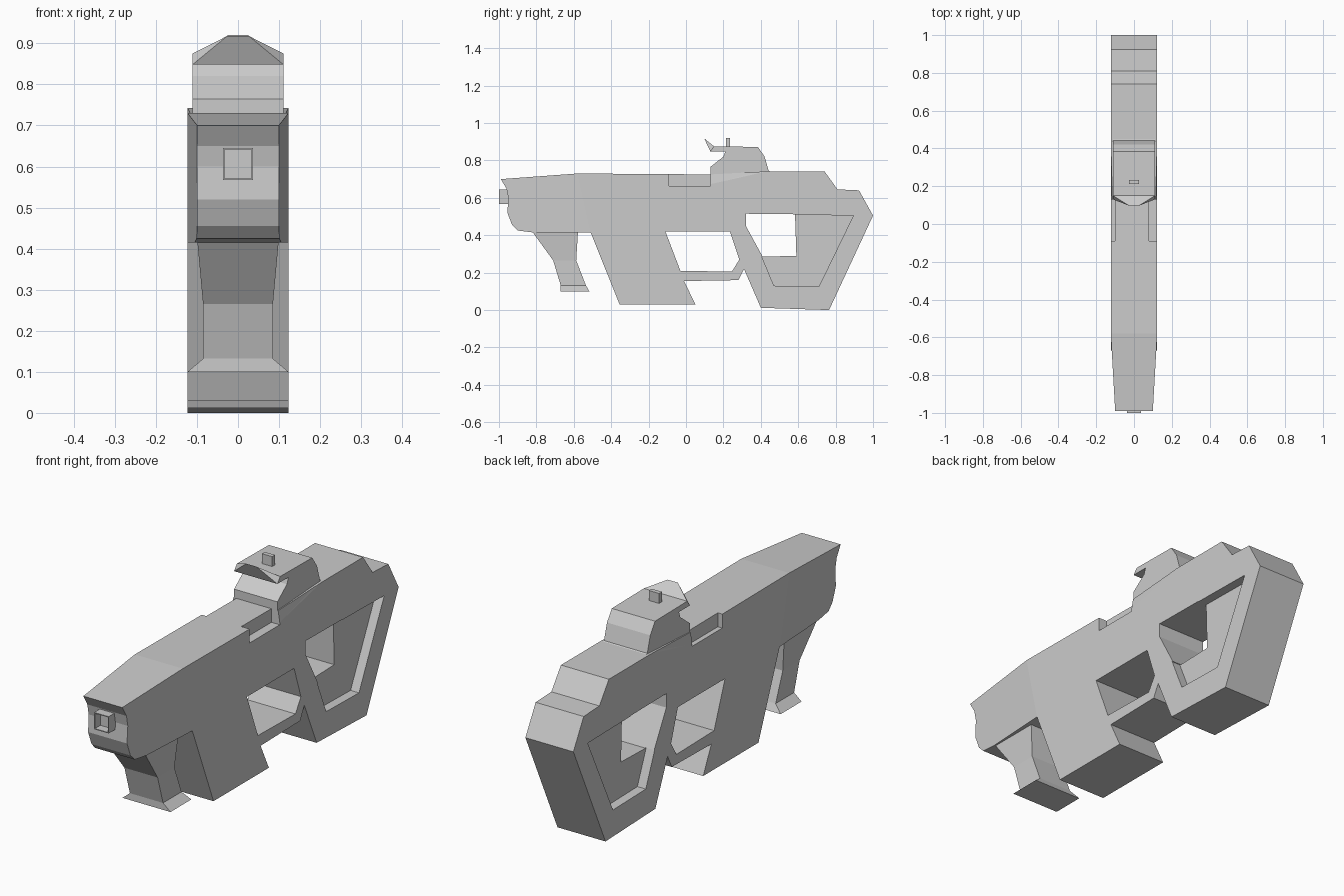
import bpy, bmesh
from mathutils import Vector

if "Cube" in bpy.data.objects:
    bpy.data.objects.remove(bpy.data.objects["Cube"])

HALF = 0.123


def finish(name, bm):
    bmesh.ops.recalc_face_normals(bm, faces=bm.faces)
    me = bpy.data.meshes.new(name)
    bm.to_mesh(me)
    bm.free()
    ob = bpy.data.objects.new(name, me)
    bpy.context.collection.objects.link(ob)
    return ob


def prism_bm(pts, x0, x1):
    """Extrude a (y, z) profile from x0 to x1."""
    bm = bmesh.new()
    face = bm.faces.new([bm.verts.new((x0, y, z)) for y, z in pts])
    ext = bmesh.ops.extrude_face_region(bm, geom=[face])
    verts = [v for v in ext["geom"] if isinstance(v, bmesh.types.BMVert)]
    bmesh.ops.translate(bm, verts=verts, vec=(x1 - x0, 0, 0))
    if not face.is_valid or len(bm.faces) == len(pts) + 1:
        bm.faces.new([v for v in bm.verts if v not in verts])
    return bm


def prism(name, pts, x0, x1):
    return finish(name, prism_bm(pts, x0, x1))


def box(name, x0, x1, y0, y1, z0, z1):
    return prism(name, [(y0, z0), (y1, z0), (y1, z1), (y0, z1)], x0, x1)


def hull(name, pts):
    bm = bmesh.new()
    for p in pts:
        bm.verts.new(p)
    bmesh.ops.convex_hull(bm, input=bm.verts)
    return finish(name, bm)


def cut(ob, cutters):
    for c in cutters:
        m = ob.modifiers.new("cut", "BOOLEAN")
        m.operation, m.solver, m.object = "DIFFERENCE", "EXACT", c
    dg = bpy.context.evaluated_depsgraph_get()
    me = bpy.data.meshes.new_from_object(ob.evaluated_get(dg))
    ob.modifiers.clear()
    ob.data = me
    for c in cutters:
        bpy.data.objects.remove(c)


# Main body: receiver, magazine, guard and stock in one outline
outline = [(-0.99, 0.70), (-0.58, 0.73), (0.13, 0.725), (0.44, 0.742), (0.74, 0.742),
           (0.81, 0.645), (0.925, 0.64), (1.0, 0.505), (0.765, 0.0), (0.40, 0.012),
           (0.31, 0.22), (0.28, 0.16), (-0.01, 0.155), (0.05, 0.03), (-0.355, 0.03),
           (-0.51, 0.415), (-0.82, 0.415), (-0.90, 0.425), (-0.93, 0.455),
           (-0.955, 0.52), (-0.95, 0.60), (-0.96, 0.65)]
bm = prism_bm(outline, -HALF, HALF)
# Narrow the front end
bmesh.ops.bisect_plane(bm, geom=bm.verts[:] + bm.edges[:] + bm.faces[:],
                       plane_co=(0, -0.58, 0.73), plane_no=(0, 0.315, 0.07))
for v in bm.verts:
    start = -0.58 + (0.73 - v.co.z) * 0.07 / 0.315
    if v.co.y < start - 0.001:
        v.co.x *= 1 - 0.19 * min(1, (start - v.co.y) / 0.41)
body = finish("body", bm)

# Openings, stock recesses, side notches and tapered shoulders
trigger = [(-0.11, 0.42), (0.235, 0.42), (0.285, 0.27), (0.245, 0.205), (-0.03, 0.21)]
stock_hole = [(0.32, 0.515), (0.583, 0.512), (0.59, 0.29), (0.41, 0.285), (0.32, 0.45)]
recess = [(0.57, 0.51), (0.895, 0.505), (0.71, 0.125), (0.47, 0.13), (0.405, 0.287), (0.57, 0.30)]
cutters = [prism("trigger_cut", trigger, -0.3, 0.3),
           prism("stock_cut", stock_hole, -0.31, 0.31)]
for s, depth in ((-1, 0.10), (1, 0.08)):
    cutters.append(prism("recess_cut", recess, *sorted((s * 0.08, s * 0.29))))
    cutters.append(box("notch_cut", *sorted((s * depth, s * 0.2)), -0.09, 0.13, 0.662, 0.8))
    cutters.append(hull("shoulder_cut", [(s * x, y, z) for x, y, z in (
        (0.1235, 0.129, 0.67), (0.109, 0.129, 0.76), (0.15, 0.129, 0.67), (0.15, 0.129, 0.76),
        (0.1235, 0.45, 0.743), (0.15, 0.45, 0.743), (0.12, 0.45, 0.76), (0.15, 0.45, 0.76))]))
cut(body, cutters)

# Front grip, lofted through four rings (half width, front y, back y, z)
bm = bmesh.new()
rings = []
for hw, y0, y1, z in ((0.10, -0.83, -0.577, 0.43), (0.085, -0.71, -0.587, 0.265),
                      (0.085, -0.67, -0.535, 0.132), (0.123, -0.67, -0.517, 0.10)):
    rings.append([bm.verts.new(p) for p in
                  ((-hw, y0, z), (hw, y0, z), (hw, y1, z), (-hw, y1, z))])
for a, b in zip(rings, rings[1:]):
    for i in range(4):
        j = (i + 1) % 4
        bm.faces.new((a[i], a[j], b[j], b[i]))
bm.faces.new(rings[0])
bm.faces.new(rings[-1])
finish("front_grip", bm)

# Square hollow muzzle
muzzle = box("muzzle", -0.037, 0.037, -1.0, -0.94, 0.567, 0.645)
cut(muzzle, [box("bore_cut", -0.033, 0.033, -1.1, -0.96, 0.571, 0.641)])

# Sight housing, raised front lip and small post
prism("sight_housing", [(0.13, 0.66), (0.13, 0.765), (0.20, 0.82), (0.21, 0.848), (0.13, 0.848),
                        (0.15, 0.875), (0.385, 0.872), (0.42, 0.82), (0.442, 0.745),
                        (0.46, 0.735), (0.46, 0.66)], -0.111, 0.111)
hull("sight_lip", [(s * x, y, z) for s in (-1, 1) for x, y, z in
                   ((0.111, 0.13, 0.848), (0.111, 0.15, 0.875), (0.026, 0.097, 0.918))])
box("sight_post", -0.026, 0.026, 0.213, 0.234, 0.86, 0.92)
